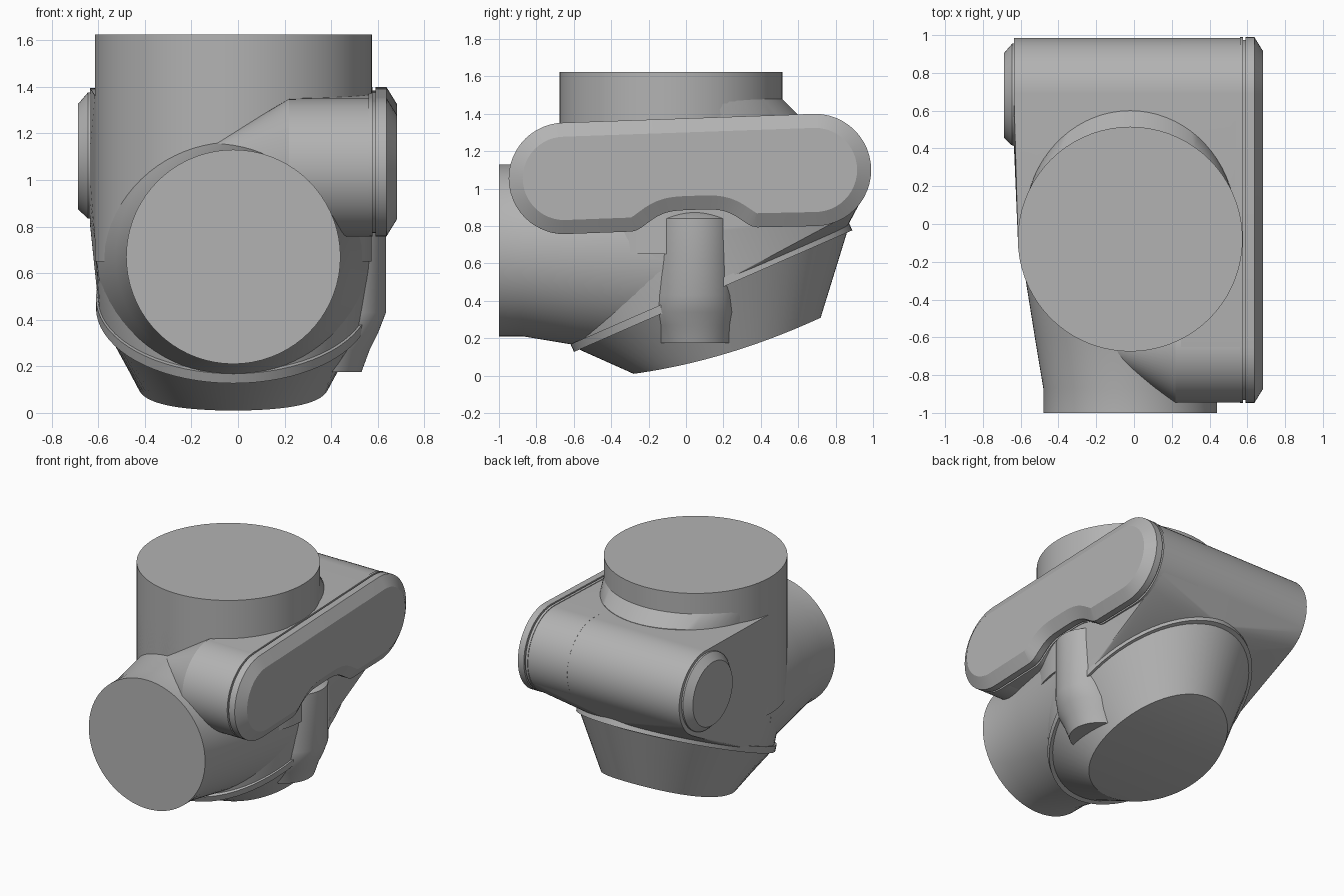
import bpy, bmesh, math
from mathutils import Vector

cube = bpy.data.objects.get("Cube")
if cube:
    bpy.data.objects.remove(cube)

grey = bpy.data.materials.new("cast_grey")
grey.use_nodes = True
grey.diffuse_color = (0.45, 0.45, 0.45, 1)
grey.node_tree.nodes["Principled BSDF"].inputs["Base Color"].default_value = (0.45, 0.45, 0.45, 1)

SEG = 72
TURN = [2 * math.pi * i / SEG for i in range(SEG)]


def finish(name, bm, angle=30):
    bmesh.ops.recalc_face_normals(bm, faces=bm.faces)
    mesh = bpy.data.meshes.new(name)
    bm.to_mesh(mesh)
    bm.free()
    mesh.materials.append(grey)
    obj = bpy.data.objects.new(name, mesh)
    bpy.context.collection.objects.link(obj)
    bpy.ops.object.select_all(action='DESELECT')
    obj.select_set(True)
    bpy.context.view_layer.objects.active = obj
    bpy.ops.object.shade_smooth_by_angle(angle=math.radians(angle))
    return obj


def loft(name, rings):
    """Skin a row of closed rings and cap both ends."""
    bm = bmesh.new()
    rows = [[bm.verts.new(p) for p in ring] for ring in rings]
    for a, b in zip(rows, rows[1:]):
        for i in range(len(a)):
            j = (i + 1) % len(a)
            bm.faces.new((a[i], a[j], b[j], b[i]))
    bm.faces.new(rows[0])
    bm.faces.new(rows[-1])
    return finish(name, bm)


def hull(name, rings):
    bm = bmesh.new()
    verts = [bm.verts.new(p) for ring in rings for p in ring]
    out = bmesh.ops.convex_hull(bm, input=verts)
    unused = {v for v in out["geom_interior"] + out["geom_unused"] if isinstance(v, bmesh.types.BMVert)}
    bmesh.ops.delete(bm, geom=list(unused), context='VERTS')
    bmesh.ops.dissolve_limit(bm, angle_limit=0.01, verts=bm.verts, edges=bm.edges)
    return finish(name, bm)


def ring_x(x, y, z, r):
    return [Vector((x, y + r * math.cos(t), z + r * math.sin(t))) for t in TURN]


def ring_y(y, r):
    return [Vector((-0.02 + r * math.cos(t), y, 0.67 + r * math.sin(t))) for t in TURN]


def ring_z(x, y, z, rx, ry):
    return [Vector((x + rx * math.cos(t), y + ry * math.sin(t), z)) for t in TURN]


# Tilted rim ellipse shared by the body, the lip and the bowl
TILT = math.radians(23.6)
ACROSS = Vector((1, 0, 0))
ALONG = Vector((0, math.cos(TILT), math.sin(TILT)))
NORMAL = Vector((0, -math.sin(TILT), math.cos(TILT)))


def rim(lift, half_x, half_y):
    c = Vector((-0.02, 0.135, 0.475)) + NORMAL * lift
    return [c + ACROSS * half_x * math.cos(t) + ALONG * half_y * math.sin(t) for t in TURN]


# Vertical inlet and its sloped collar
loft("upright_pipe", [ring_z(-0.02, -0.08, z, 0.595, 0.595) for z in (0.65, 1.625)])
loft("pipe_collar", [ring_z(-0.02, 0.0, 1.36, 0.56, 0.6), ring_z(-0.02, 0.0, 1.395, 0.56, 0.6),
                     ring_z(-0.02, -0.08, 1.485, 0.59, 0.59)])

# Horizontal outlet, flaring into the body
loft("front_pipe", [ring_y(-1, 0.46), ring_y(-0.87, 0.46), ring_y(-0.6, 0.505), ring_y(-0.1, 0.585)])

# Main body wrapping the inlet, the rear barrel and the rim
hull("main_body", [ring_z(-0.02, -0.08, 0.75, 0.595, 0.595), ring_z(-0.02, -0.08, 1.36, 0.595, 0.595),
                   ring_x(-0.635, 0.69, 1.1, 0.295), ring_x(0.565, 0.69, 1.1, 0.295),
                   rim(0, 0.58, 0.79)])

# Lip and domed bowl under the body
loft("rim_lip", [rim(-0.025, 0.59, 0.812), rim(0.02, 0.59, 0.812)])
bowl_top = rim(-0.02, 0.575, 0.785)
bowl_base = []
for t in TURN:
    s = math.sin(t)
    bowl_base.append(Vector((-0.02 + 0.41 * math.cos(t), 0.22 + 0.5 * s, 0.16 + 0.15 * s - 0.04 * (1 - s * s))))
bowl = bmesh.new()
upper = [bowl.verts.new(p) for p in bowl_top]
lower = [bowl.verts.new(p) for p in bowl_base]
for i in range(SEG):
    j = (i + 1) % SEG
    bowl.faces.new((upper[i], upper[j], lower[j], lower[i]))
for i in range(SEG // 4, 3 * SEG // 4):
    # strips across the base keep its gentle front-to-back curve
    a, b = lower[i], lower[i + 1]
    c, d = lower[(SEG // 2 - i - 1) % SEG], lower[(SEG // 2 - i) % SEG]
    corners = list(dict.fromkeys((a, b, c, d)))
    if len(corners) > 2:
        bowl.faces.new(corners)
bowl.faces.new(upper)
finish("lower_bowl", bowl)

# Round boss on the right end of the rear barrel
loft("right_boss", [ring_x(-0.6, 0.685, 1.105, 0.275), ring_x(-0.645, 0.685, 1.105, 0.27),
                    ring_x(-0.688, 0.68, 1.1, 0.225)])

# Front barrel with a conical end
loft("front_barrel", [ring_x(-0.18, -0.63, 1.06, 0.05), ring_x(0.22, -0.65, 1.053, 0.296),
                      ring_x(0.565, -0.65, 1.053, 0.296)])

# Side cover outline: two round ends and a hump in the lower edge
outline = []
for i in range(25):
    t = math.pi / 2 + math.pi * i / 24
    outline.append((-0.65 + 0.298 * math.cos(t), 1.055 + 0.298 * math.sin(t)))
for i in range(25):
    u = i / 12 - 1
    bump = math.cos(math.pi / 2 * u * u) ** 2
    y = 0.045 + 0.335 * u
    outline.append((y, 0.782 + 0.034 * (y - 0.045) + 0.105 * bump))
for i in range(25):
    t = -math.pi / 2 + math.pi * i / 24
    outline.append((0.69 + 0.3 * math.cos(t), 1.1 + 0.3 * math.sin(t)))


def cover_ring(x, inset):
    ring = []
    for i, (y, z) in enumerate(outline):
        (y0, z0), (y1, z1) = outline[i - 1], outline[(i + 1) % len(outline)]
        n = Vector((-(z1 - z0), y1 - y0)).normalized()
        ring.append(Vector((x, y + n.x * inset, z + n.y * inset)))
    return ring


loft("side_wall", [cover_ring(0.25, 0.004), cover_ring(0.56, 0.004)])
loft("cover_gasket", [cover_ring(0.55, 0.015), cover_ring(0.6, 0.015)])
loft("side_flange", [cover_ring(0.56, 0.0), cover_ring(0.578, 0.0)])
loft("side_cover", [cover_ring(0.59, 0.0), cover_ring(0.637, 0.0), cover_ring(0.683, 0.075)])

# Small downward spout beneath the cover hump
loft("side_spout", [ring_z(0.42, 0.045, 0.885, 0.13, 0.14), ring_z(0.42, 0.045, 0.84, 0.215, 0.215),
                    ring_z(0.42, 0.045, 0.43, 0.215, 0.215), ring_z(0.385, 0.04, 0.34, 0.215, 0.23),
                    ring_z(0.35, 0.045, 0.27, 0.215, 0.215), ring_z(0.32, 0.05, 0.175, 0.21, 0.2)])
